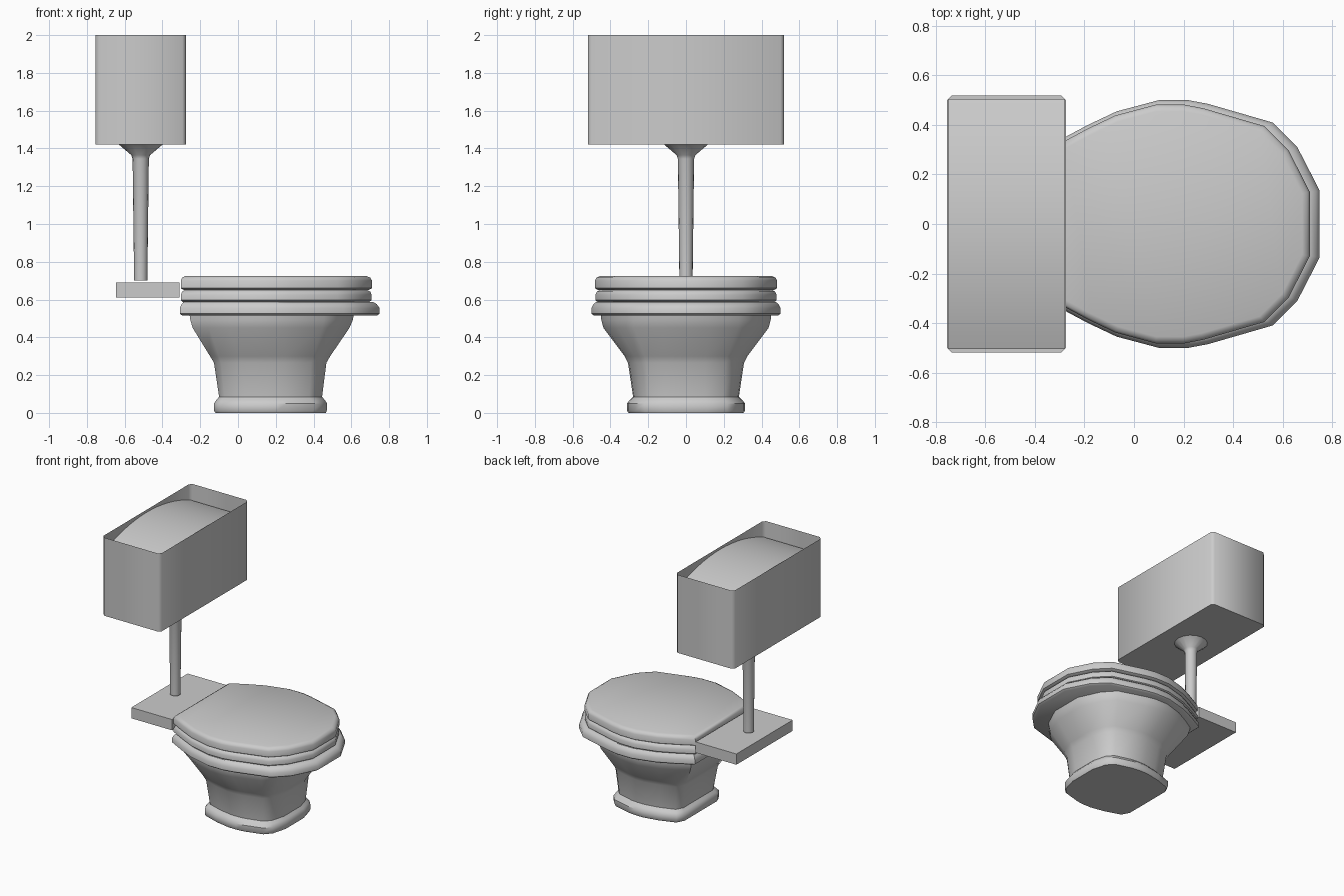
import bpy, bmesh, math

if "Cube" in bpy.data.objects:
    bpy.data.objects.remove(bpy.data.objects["Cube"])


def finish(name, bm, angle=40, recalc=True):
    if recalc:
        bmesh.ops.recalc_face_normals(bm, faces=bm.faces[:])
    me = bpy.data.meshes.new(name)
    bm.to_mesh(me)
    bm.free()
    ob = bpy.data.objects.new(name, me)
    bpy.context.collection.objects.link(ob)
    bpy.ops.object.select_all(action='DESELECT')
    ob.select_set(True)
    bpy.context.view_layer.objects.active = ob
    bpy.ops.object.shade_smooth_by_angle(angle=math.radians(angle))
    return ob


def loft(name, rings, cap_top=True, angle=40):
    """Skin a stack of equal-length rings of points."""
    bm = bmesh.new()
    vs = [[bm.verts.new(p) for p in r] for r in rings]
    n = len(vs[0])
    for a, b in zip(vs, vs[1:]):
        for i in range(n):
            j = (i + 1) % n
            bm.faces.new((a[i], a[j], b[j], b[i]))
    bm.faces.new(vs[0][::-1])
    if cap_top:
        bm.faces.new(vs[-1])
    return finish(name, bm, angle)


# Half outlines in a -1..1 box: egg-shaped rim and squarer foot
RIM = [(-1, .67), (-.77, .8), (-.55, .91), (-.23, 1), (0, 1),
       (.15, .97), (.64, .82), (.83, .62), (1, .27)]
FOOT = [(-1, .62), (-.9, .8), (-.5, .93), (-.12, 1), (.1, 1),
        (.3, .98), (.75, .86), (.9, .7), (1, .35)]


def section(z, x0, x1, hy, foot=0.0):
    half = [(a + (c - a) * foot, b + (d - b) * foot)
            for (a, b), (c, d) in zip(RIM, FOOT)]
    cx, hx = (x0 + x1) / 2, (x1 - x0) / 2
    pts = [(u, -v) for u, v in half] + half[::-1]
    return [(cx + hx * u, hy * v, z) for u, v in pts]


def stack(name, rows):
    return loft(name, [section(*r) for r in rows])


# Pedestal and bowl
stack("pedestal_bowl", [
    (0.0, -.12, .465, .305, 1),
    (.012, -.127, .47, .313, 1),
    (.05, -.127, .472, .313, 1),
    (.068, -.115, .46, .298, 1),
    (.085, -.10, .445, .28, 1),
    (.265, -.127, .468, .307, .8),
    (.30, -.148, .488, .325, .65),
    (.45, -.24, .59, .437, .15),
    (.49, -.252, .607, .448, .05),
    (.53, -.258, .615, .453, 0),
])

# Bowl rim, seat and lid
stack("bowl_rim", [
    (.515, -.295, .735, .487),
    (.525, -.308, .75, .50),
    (.555, -.308, .75, .50),
    (.575, -.298, .735, .49),
    (.588, -.285, .715, .475),
])
stack("seat", [
    (.585, -.29, .69, .465),
    (.597, -.303, .708, .48),
    (.625, -.303, .708, .48),
    (.642, -.295, .70, .472),
    (.652, -.28, .68, .455),
])
stack("lid", [
    (.65, -.285, .69, .465),
    (.66, -.303, .71, .482),
    (.70, -.303, .71, .482),
    (.716, -.295, .70, .474),
    (.725, -.28, .68, .455),
])

# Rear shelf behind the bowl
bm = bmesh.new()
bmesh.ops.create_cube(bm, size=1)
for v in bm.verts:
    v.co = (-.4775 + v.co.x * .335, v.co.y * .66, .65 + v.co.z * .08)
finish("rear_shelf", bm)

# Tapered flush pipe with a flared collar
loft("flush_pipe", [
    [(-.515 + r * math.cos(k * math.tau / 16), r * math.sin(k * math.tau / 16), z)
     for k in range(16)]
    for z, r in [(.70, .035), (1.345, .043), (1.365, .05), (1.42, .115)]])

# Cistern: thin open box with chamfered corners
X0, X1, Y, C = -.755, -.275, .52, .02
corner = [(X0 + C, -Y), (X1 - C, -Y), (X1, -Y + C), (X1, Y - C),
          (X1 - C, Y), (X0 + C, Y), (X0, Y - C), (X0, -Y + C)]
loft("cistern", [[(x, y, z) for x, y in corner] for z in (1.42, 2.0)],
     cap_top=False, angle=50)

# Arched cover sunk between the cistern walls
bm = bmesh.new()
rows = []
for i in range(17):
    t = i / 8 - 1
    z = 1.985 - .10 * t * t
    rows.append([bm.verts.new((x, .505 * t, z)) for x in (X0 + .005, X1 - .005)])
for a, b in zip(rows, rows[1:]):
    bm.faces.new((a[0], a[1], b[1], b[0]))
finish("cistern_cover", bm, recalc=False)
